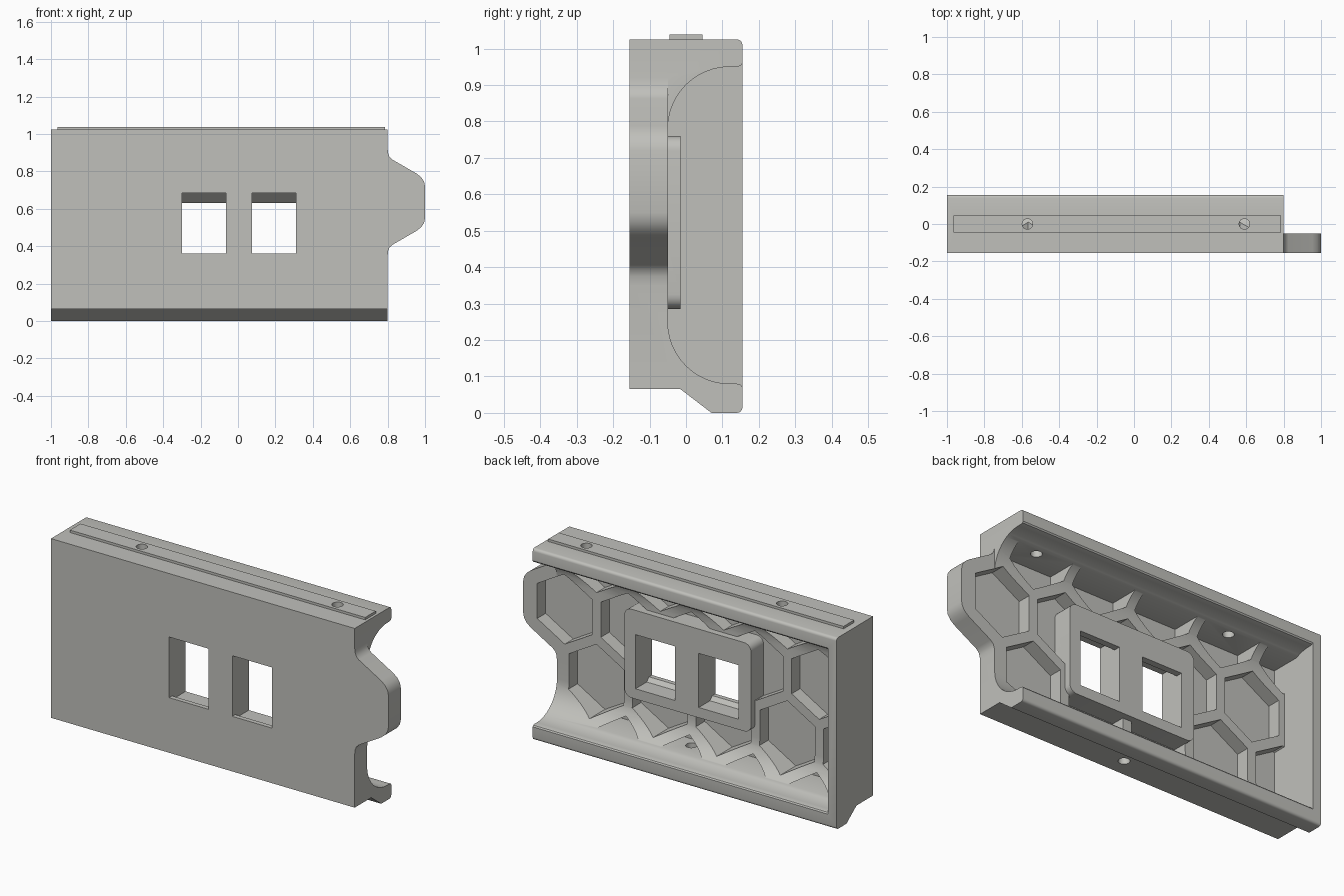
import bpy, bmesh, math

if "Cube" in bpy.data.objects:
    bpy.data.objects.remove(bpy.data.objects["Cube"])

mat = bpy.data.materials.new("warm_grey")
mat.diffuse_color = (0.53, 0.53, 0.50, 1)
mat.use_nodes = True
mat.node_tree.nodes["Principled BSDF"].inputs["Base Color"].default_value = mat.diffuse_color


def prism(name, loops, axis, a, b):
    """Extrude closed 2D loops from a to b along x (points y,z), y (x,z) or z (x,y)."""
    place = {'x': lambda p, t: (t, p[0], p[1]),
             'y': lambda p, t: (p[0], t, p[1]),
             'z': lambda p, t: (p[0], p[1], t)}[axis]
    bm = bmesh.new()
    for pts in loops:
        lo = [bm.verts.new(place(p, a)) for p in pts]
        hi = [bm.verts.new(place(p, b)) for p in pts]
        n = len(pts)
        bm.faces.new(lo)
        bm.faces.new(hi[::-1])
        for i in range(n):
            bm.faces.new((lo[i], hi[i], hi[(i + 1) % n], lo[(i + 1) % n]))
    bmesh.ops.recalc_face_normals(bm, faces=bm.faces)
    me = bpy.data.meshes.new(name)
    bm.to_mesh(me)
    bm.free()
    ob = bpy.data.objects.new(name, me)
    bpy.context.collection.objects.link(ob)
    me.materials.append(mat)
    return ob


def arc(cx, cy, r, a0, a1, n=12):
    return [(cx + r * math.cos(math.radians(a0 + (a1 - a0) * i / n)),
             cy + r * math.sin(math.radians(a0 + (a1 - a0) * i / n))) for i in range(n + 1)]


def rect(x0, x1, y0, y1):
    return [(x0, y0), (x1, y0), (x1, y1), (x0, y1)]


def round_rect(x0, x1, y0, y1, r):
    return (arc(x1 - r, y1 - r, r, 0, 90, 6) + arc(x0 + r, y1 - r, r, 90, 180, 6)
            + arc(x0 + r, y0 + r, r, 180, 270, 6) + arc(x1 - r, y0 + r, r, 270, 360, 6))


def combine(target, tool, op):
    """Boolean the tool into the target, then discard the tool."""
    m = target.modifiers.new(op, 'BOOLEAN')
    m.operation, m.solver, m.object = op, 'EXACT', tool
    bpy.context.view_layer.objects.active = target
    bpy.ops.object.modifier_apply(modifier=m.name)
    bpy.data.objects.remove(tool)


# Main block with a sloped lower back foot and rounded back edges
outer = ([(-0.155, 0.065), (-0.015, 0.065), (0.07, 0.0)]
         + arc(0.14, 0.015, 0.015, 270, 360, 4) + arc(0.14, 1.01, 0.015, 0, 90, 4)
         + [(-0.155, 1.025)])
body = prism("panel_body", [outer], 'x', -1.0, 0.8)

# Scooped channel along the back, open at the right end
scoop = ([(0.2, 0.07), (0.155, 0.07), (0.15, 0.077), (0.14, 0.08)]
         + arc(0.12, 0.25, 0.17, 270, 180) + arc(0.12, 0.78, 0.17, 180, 90)
         + [(0.14, 0.95), (0.15, 0.953), (0.155, 0.96), (0.2, 0.96)])
combine(body, prism("scoop", [scoop], 'x', -0.95, 1.2), 'DIFFERENCE')

# Half-hexagon tab on the right end, mirrored about its middle height
MID = 0.635
half = [(0.7, 0.285), (0.8, 0.285), (0.803, 0.26), (0.81, 0.242), (0.825, 0.228),
        (0.955, 0.153), (0.98, 0.133), (0.995, 0.11), (1.0, 0.085)]
tab = [(x, MID + d) for x, d in half] + [(x, MID - d) for x, d in half[::-1]]
tab_ob = prism("tab", [tab], 'y', -0.155, -0.05)
bev = tab_ob.modifiers.new("round", 'BEVEL')
bev.width, bev.segments, bev.limit_method = 0.012, 3, 'ANGLE'
bev.angle_limit = math.radians(60)
bpy.context.view_layer.objects.active = tab_ob
bpy.ops.object.modifier_apply(modifier=bev.name)
# restore a crisp front face
for v in tab_ob.data.vertices:
    if v.co.y < -0.14:
        v.co.y = -0.155
bpy.data.objects.remove(tab_ob)
combine(body, prism("tab", [tab], 'y', -0.155, -0.05), 'UNION')

# Honeycomb pockets behind the front skin
PITCH, HEX_R = 0.377, 0.188
cells = []
for row in range(-2, 3):
    for col in range(-3, 4):
        x = PITCH * (col + 0.5 * (row % 2))
        if x < -1.0 or x > (0.8 if row == 0 else 0.6):
            continue
        z = MID + row * PITCH * 0.866
        cells.append([(x + HEX_R * math.cos(math.radians(60 * k + 30)),
                       z + HEX_R * math.sin(math.radians(60 * k + 30))) for k in range(6)])
pockets = prism("pockets", cells, 'y', -0.122, 0.15)
combine(pockets, prism("limit", [rect(-0.95, 1.0, 0.1, 0.93)], 'y', -0.3, 0.3), 'INTERSECT')
combine(body, pockets, 'DIFFERENCE')

# Raised socket boss in the middle of the back
combine(body, prism("boss", [round_rect(-0.375, 0.375, 0.285, 0.76, 0.04)], 'y', -0.14, -0.015), 'UNION')

# Two socket windows with a sloped upper lip and lower sill
window = [(-0.2, 0.36), (-0.13, 0.36), (-0.11, 0.34), (0.1, 0.34),
          (0.1, 0.63), (-0.05, 0.63), (-0.11, 0.685), (-0.2, 0.685)]
for x0, x1 in ((-0.3, -0.065), (0.075, 0.31)):
    combine(body, prism("window", [window], 'x', x0, x1), 'DIFFERENCE')

# Low rail on the top
combine(body, prism("rail", [rect(-0.965, 0.785, -0.045, 0.045)], 'z', 1.0, 1.038), 'UNION')

# Screw holes: two through the top, one through the underside
for x, y, z0, z1 in ((-0.57, 0, 0.8, 1.1), (0.59, 0, 0.8, 1.1), (0.01, -0.06, -0.1, 0.16)):
    combine(body, prism("hole", [arc(x, y, 0.028, 0, 345, 23)], 'z', z0, z1), 'DIFFERENCE')

bpy.ops.object.select_all(action='DESELECT')
body.select_set(True)
bpy.context.view_layer.objects.active = body
bpy.ops.object.shade_smooth_by_angle(angle=math.radians(30))
